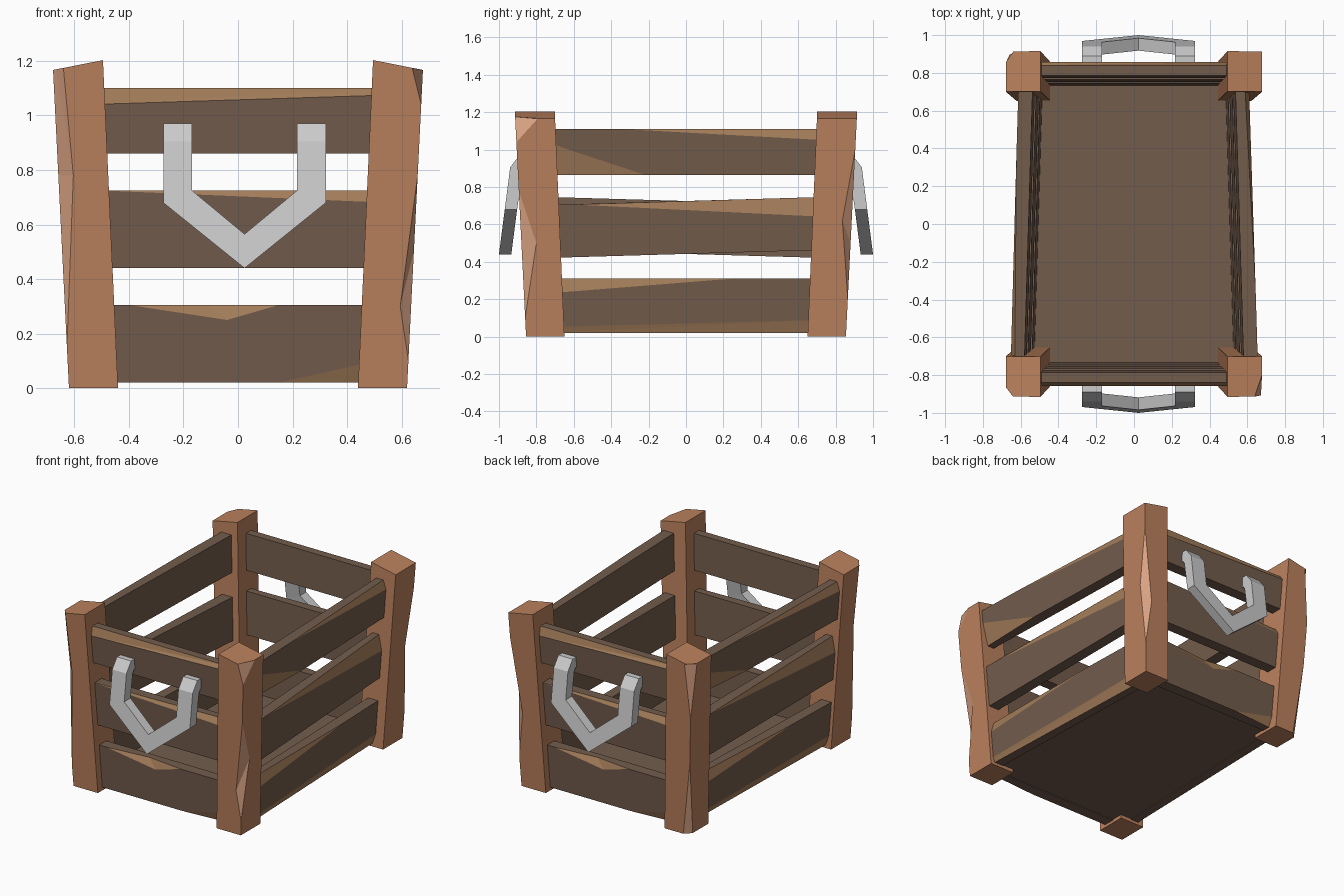
import bpy, bmesh
from mathutils import Vector

if "Cube" in bpy.data.objects:
    bpy.data.objects.remove(bpy.data.objects["Cube"])


def mat(name, r, g, b):
    m = bpy.data.materials.new(name)
    m.diffuse_color = (r, g, b, 1)
    m.use_nodes = True
    m.node_tree.nodes["Principled BSDF"].inputs["Base Color"].default_value = m.diffuse_color
    return m


POST = [mat("post_wood", .50, .22, .11), mat("post_chip", .70, .37, .23)]
SLAT = [mat("slat_wood", .17, .107, .073), mat("slat_chip", .36, .20, .10)]


def hull(name, pts, mats, index=0):
    """Convex flat-faced block through the given points."""
    bm = bmesh.new()
    for p in pts:
        bm.verts.new(p)
    res = bmesh.ops.convex_hull(bm, input=bm.verts)
    loose = list({v for v in res["geom_interior"] if isinstance(v, bmesh.types.BMVert)})
    bmesh.ops.delete(bm, geom=loose, context='VERTS')
    bmesh.ops.dissolve_limit(bm, angle_limit=.004, verts=bm.verts, edges=bm.edges)
    bmesh.ops.recalc_face_normals(bm, faces=bm.faces)
    for f in bm.faces:
        f.material_index = index
    me = bpy.data.meshes.new(name)
    bm.to_mesh(me)
    bm.free()
    for m in mats:
        me.materials.append(m)
    ob = bpy.data.objects.new(name, me)
    bpy.context.collection.objects.link(ob)
    return ob


def chip(ob, pts, off, mats):
    """Knock a faceted chip off a block, removing everything from pts outwards."""
    pts = [Vector(p) for p in pts]
    cutter = hull("chip_cutter", pts + [p + Vector(off) for p in pts], mats, 1)
    cutter.hide_render = True
    mod = ob.modifiers.new("chip", 'BOOLEAN')
    mod.operation, mod.solver, mod.object = 'DIFFERENCE', 'EXACT', cutter
    dg = bpy.context.evaluated_depsgraph_get()
    me = bpy.data.meshes.new_from_object(ob.evaluated_get(dg))
    ob.modifiers.clear()
    ob.data = me
    bpy.data.objects.remove(cutter)


# Corner posts, leaning outwards; chips are (inset x, inset y, z, upward offset) groups
post_chips = {
    ("front", "right"): [(.1, [(.04, 0, 1.175), (0, .12, 1.165), (0, 0, 1.04)]),
                         (0, [(0, 0, .78), (.04, 0, .3), (0, .08, .5), (0, 0, .1)])],
    ("front", "left"): [(0, [(.035, 0, 1.25), (0, .045, 1.25), (.055, 0, .78),
                             (0, .06, .78), (0, 0, .15)])],
    ("back", "left"): [(.1, [(.05, 0, 1.17), (0, .06, 1.165), (0, 0, .8)]),
                       (0, [(0, 0, .5), (.045, 0, -.05), (0, .045, -.05)])],
    ("back", "right"): [(0, [(0, 0, 1.0), (.05, 0, .5), (0, .05, .62), (0, 0, .2)])],
}
for (fb, lr), chips in post_chips.items():
    sx, sy = (1 if lr == "right" else -1), (1 if fb == "back" else -1)

    def edge(dx, dy, z):
        return (sx * (.62 + .05 * z - dx), sy * (.855 + .05 * z - dy), z)

    pts = []
    for z_out, z_in in ((0, 0), (1.167, 1.203)):
        for z, x in ((z_out, .62 + .05 * z_out), (z_in, .44 + .046 * z_in)):
            pts += [(sx * x, sy * (.855 + .05 * z), z), (sx * x, sy * (.65 + .043 * z), z)]
    ob = hull(f"{fb}_{lr}_post", pts, POST)
    for up, c in chips:
        chip(ob, [edge(*p) for p in c], (sx * .1, sy * .1, up), POST)

# Slats: (height name, z low, z high, rise at the far end, chips)
# each chip is (up or down, points of (along, z, depth))
end_slats = [
    ("lower", .02, .305, 0, [
        (1, [(-.4, .305, 0), (.15, .305, 0), (-.04, .25, 0), (-.1, .305, .03)]),
        (-1, [(.15, .02, 0), (.55, .11, 0), (.55, .02, .03)])]),
    ("middle", .44, .725, 0, [(1, [(-.5, .725, 0), (.55, .68, 0), (.55, .725, .03)])]),
    ("upper", .86, 1.1, 0, [(1, [(-.55, 1.04, 0), (.55, 1.075, 0),
                                 (.55, 1.1, .02), (-.55, 1.1, .02)])]),
]
side_slats = [
    ("lower", .02, .31, 0, [
        (1, [(-.75, .23, 0), (.25, .31, 0), (-.75, .31, .03)]),
        (-1, [(-.75, .05, 0), (.75, .09, 0), (.75, .02, .02), (-.75, .02, .01)])]),
    ("middle", .442, .725, .021, [(1, [(-.6, .706, 0), (.75, .64, 0), (.75, .747, .03)])]),
    ("upper", .865, 1.11, 0, [
        (1, [(-.35, 1.11, 0), (.75, 1.05, 0), (.75, 1.11, .025)]),
        (-1, [(-.75, 1.04, 0), (-.22, .865, 0), (-.75, .865, .03)])]),
]
# side: slat set, half length, base distance, yaw, mapping of (along, out, z) to the world
sides = {
    "front": (end_slats, .52, .805, 0, lambda u, v, z: (u, -v, z)),
    "back": (end_slats, .52, .805, 0, lambda u, v, z: (-u, v, z)),
    "right": (side_slats, .72, .578, -.03, lambda u, v, z: (v, u, z)),
    "left": (side_slats, .72, .578, .03, lambda u, v, z: (-v, -u, z)),
}
for side, (slats, half, base, yaw, place) in sides.items():
    def at(u, z, d):
        return place(u, base + .05 * z + yaw * u - d, z)

    for level, lo, hi, rise, chips in slats:
        pts = [at(s * half, z + s * rise, d)
               for s in (-1, 1) for z in (lo, hi) for d in (0, .075)]
        ob = hull(f"{side}_{level}_slat", pts, SLAT)
        for up, c in chips:
            chip(ob, [at(*p) for p in c], place(0, .06, up * .06), SLAT)

# Floor board
hull("floor", [(x, y, z) for x in (-.53, .53) for y in (-.77, .77) for z in (.025, .075)], SLAT)

# Bent metal handles: left-half stations of outer/inner x, front (z, y) and back (z, y)
# each row: x outer, z outer, x inner, z inner, y front, y back, z drop of the back edge
arm = [(-.298, .97, -.193, .97, .82, .82, .07),
       (-.298, .97, -.193, .97, .89, .86, .07),
       (-.298, .905, -.193, .905, .94, .873, .025),
       (-.298, .68, -.193, .725, None, None, 0),
       (0, .44, 0, .565, None, None, 0)]
arm += [(-a, b, -c, *r) for a, b, c, *r in arm[-2::-1]]


def slope(z):
    return .94 + (.905 - z) * .06 / .465


for side, s in (("front", -1), ("back", 1)):
    bm = bmesh.new()
    rings = []
    for xo, zo, xi, zi, yf, yb, drop in arm:
        fo, fi = (yf, yf) if yf else (slope(zo), slope(zi))
        bo, bi = (yb, yb) if yb else (fo - .066, fi - .066)
        ring = [(xo, fo, zo), (xi, fi, zi), (xi, bi, zi - drop), (xo, bo, zo - drop)]
        rings.append([bm.verts.new((x + .024, s * y, z)) for x, y, z in ring])
    for a, b in zip(rings, rings[1:]):
        for i in range(4):
            j = (i + 1) % 4
            bm.faces.new((a[i], a[j], b[j], b[i]))
    bm.faces.new(rings[0])
    bm.faces.new(rings[-1])
    bmesh.ops.recalc_face_normals(bm, faces=bm.faces)
    me = bpy.data.meshes.new(f"{side}_handle")
    bm.to_mesh(me)
    bm.free()
    bpy.context.collection.objects.link(bpy.data.objects.new(f"{side}_handle", me))
